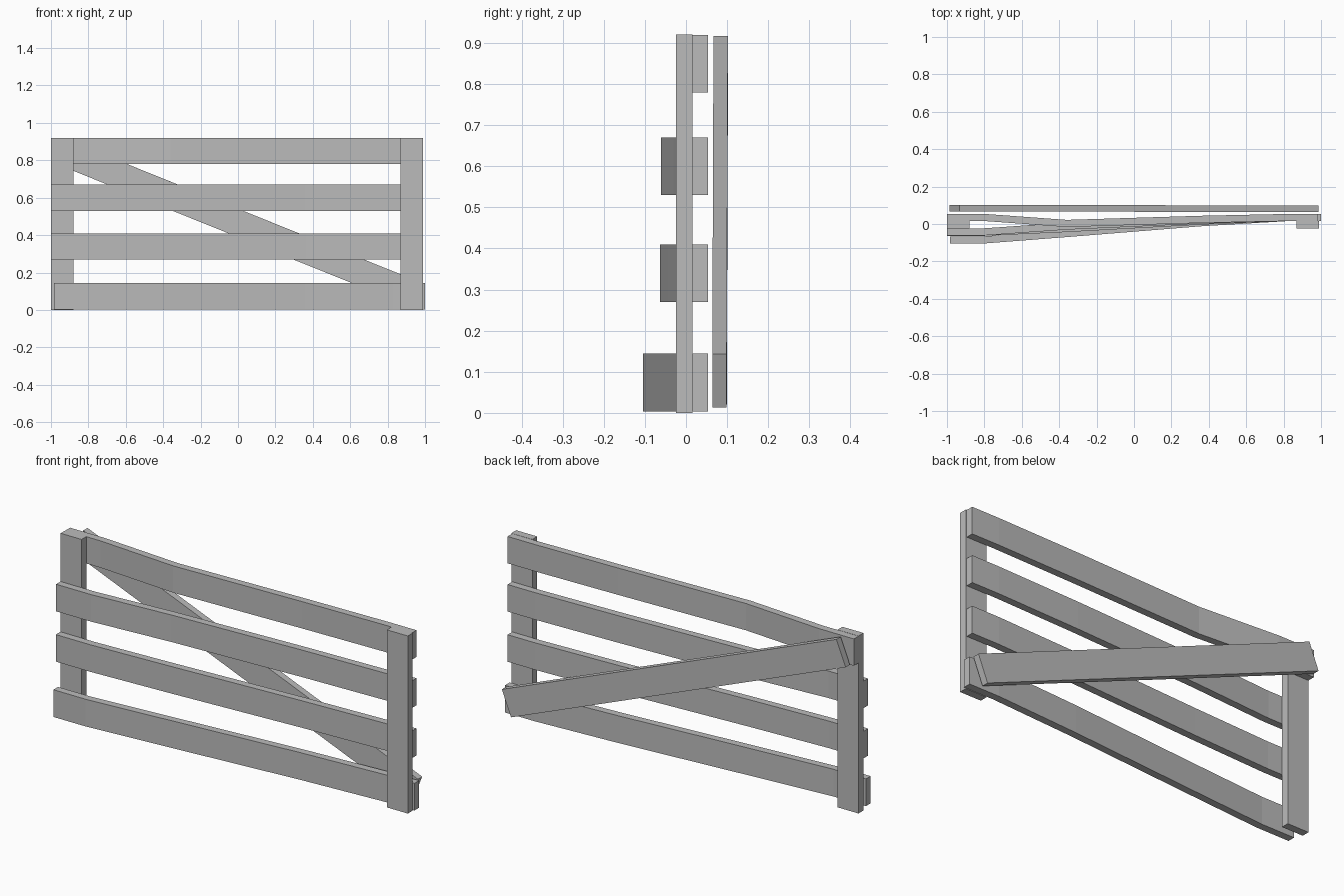
import bpy, bmesh, math

cube = bpy.data.objects.get("Cube")
if cube:
    bpy.data.objects.remove(cube, do_unlink=True)

grey = bpy.data.materials.new("weathered_grey")
grey.use_nodes = True
COLOUR = (0.5, 0.5, 0.5, 1)
grey.diffuse_color = COLOUR
grey.node_tree.nodes["Principled BSDF"].inputs["Base Color"].default_value = COLOUR

THICK = 0.038


def add_object(name, bm):
    bmesh.ops.recalc_face_normals(bm, faces=bm.faces)
    mesh = bpy.data.meshes.new(name)
    bm.to_mesh(mesh)
    bm.free()
    mesh.materials.append(grey)
    obj = bpy.data.objects.new(name, mesh)
    bpy.context.collection.objects.link(obj)
    return obj


def box(name, centre, size, rotation=(0, 0, 0)):
    bm = bmesh.new()
    bmesh.ops.create_cube(bm, size=1)
    bmesh.ops.scale(bm, vec=size, verts=bm.verts)
    obj = add_object(name, bm)
    obj.location = centre
    obj.rotation_euler = rotation
    return obj


def rail(name, z0, z1, x0, x1, fronts):
    """Bent board: cross-sections bridged along x, following the front line."""
    bm = bmesh.new()
    xs = (x0, -0.8, -0.36, 0.36, 0.83, x1)
    rings = []
    for x, y in zip(xs, fronts):
        section = ((y, z0), (y + THICK, z0), (y + THICK, z1), (y, z1))
        rings.append([bm.verts.new((x, sy, sz)) for sy, sz in section])
    for a, b in zip(rings, rings[1:]):
        for i in range(4):
            j = (i + 1) % 4
            bm.faces.new((a[i], a[j], b[j], b[i]))
    bm.faces.new(rings[0])
    bm.faces.new(rings[-1])
    return add_object(name, bm)


# Upright posts
for name, x in (("right_post", -0.94), ("left_post", 0.93)):
    box(name, (x, -0.004, 0.46), (0.12, 0.04, 0.92))

# Warped horizontal rails
rail("top_rail", 0.78, 0.919, -1, 0.985, (0.016, 0.016, -0.016, 0.006, 0.016, 0.016))
rail("upper_rail", 0.53, 0.67, -1, 0.985, (-0.061, -0.061, -0.03, 0.002, 0.016, 0.016))
rail("lower_rail", 0.27, 0.41, -1, 0.985, (-0.063, -0.063, -0.043, -0.003, 0.016, 0.016))
rail("bottom_rail", 0.003, 0.144, -0.985, 1, (-0.104, -0.104, -0.07, -0.012, 0.016, 0.016))

# Diagonal brace across the back
box("diagonal_brace", (0, 0.083, 0.465), (2.07, 0.035, 0.141),
    (0, math.radians(21.95), -0.0015))
